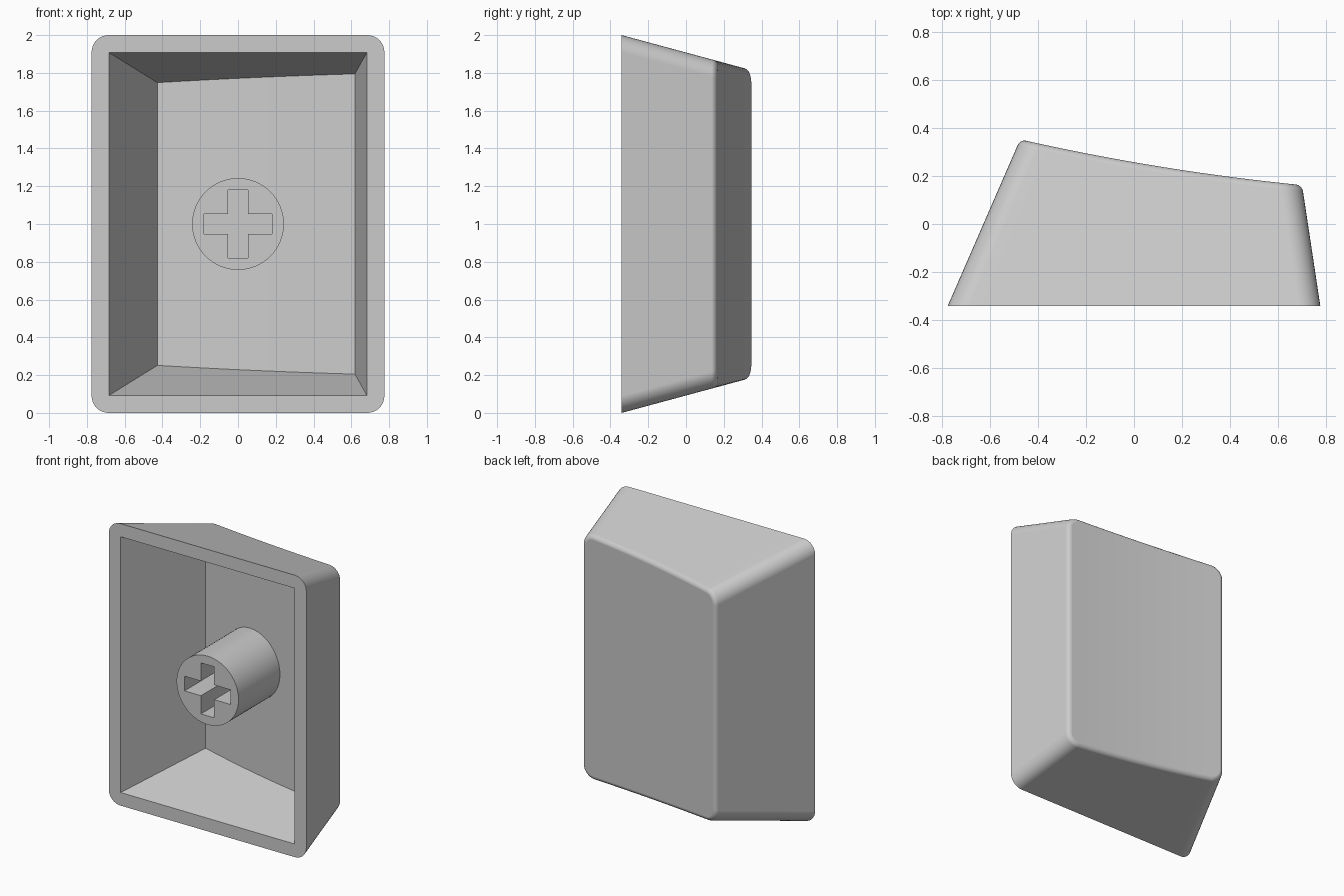
import bpy, bmesh, math

old = bpy.data.objects.get("Cube")
if old:
    bpy.data.objects.remove(old, do_unlink=True)

grey = bpy.data.materials.new("plain_grey")
grey.use_nodes = True
grey.diffuse_color = (0.6, 0.6, 0.6, 1)
grey.node_tree.nodes["Principled BSDF"].inputs["Base Color"].default_value = (0.6, 0.6, 0.6, 1)

BASE = -0.341      # y of the open rim
MID = 1.0          # height of the centre line
ARC, SPAN = 8, 16  # steps in a corner and along a long wall


def dish(x):
    """Depth of the gently scooped key face."""
    return 0.257 - 0.174 * x + 0.054 * x * x


def half_point(k, y, inset, r):
    """Point k of the upper half of a tapered rounded section at depth y."""
    d = y - BASE
    left = -0.775 + 0.435 * d + inset + r
    right = 0.775 - 0.151 * d - inset - r
    top = MID - 0.27 * d - inset - r
    if k <= ARC:
        a = math.pi - k / ARC * math.pi / 2
        return left + r * math.cos(a), top + r * math.sin(a)
    if k >= ARC + SPAN:
        a = math.pi / 2 * (1 - (k - ARC - SPAN) / ARC)
        return right + r * math.cos(a), top + r * math.sin(a)
    return left + (right - left) * (k - ARC) / SPAN, top + r


def ring(bm, inset, r, drop=None):
    """Closed loop at the rim, or following the dish when drop is given."""
    half = []
    for k in range(2 * ARC + SPAN + 1):
        y = BASE
        x, h = half_point(k, y, inset, r)
        if drop is not None:
            for _ in range(12):
                y = dish(x) - drop
                x, h = half_point(k, y, inset, r)
        half.append((x, y, h))
    pts = [(x, y, MID + h) for x, y, h in half]
    pts += [(x, y, MID - h) for x, y, h in reversed(half)]
    return [bm.verts.new(p) for p in pts]


def bridge(bm, a, b):
    for i in range(len(a)):
        j = (i + 1) % len(a)
        bm.faces.new((a[i], a[j], b[j], b[i]))


def strips(bm, loop):
    """Close a loop with strips between its upper and lower halves."""
    n = len(loop)
    for i in range(n // 2 - 1):
        bm.faces.new((loop[i], loop[i + 1], loop[n - 2 - i], loop[n - 1 - i]))


def finish(bm, name):
    bmesh.ops.remove_doubles(bm, verts=bm.verts, dist=0.00001)
    bmesh.ops.recalc_face_normals(bm, faces=bm.faces)
    mesh = bpy.data.meshes.new(name)
    bm.to_mesh(mesh)
    bm.free()
    mesh.materials.append(grey)
    obj = bpy.data.objects.new(name, mesh)
    bpy.context.collection.objects.link(obj)
    bpy.ops.object.select_all(action='DESELECT')
    obj.select_set(True)
    bpy.context.view_layer.objects.active = obj
    bpy.ops.object.shade_smooth_by_angle(angle=math.radians(30))
    mod = obj.modifiers.new("even_normals", 'WEIGHTED_NORMAL')
    mod.keep_sharp = True


# Hollow shell: cavity floor, cavity mouth, rim, then the rounded outer edge
bm = bmesh.new()
WALL, CORNER, FILLET = 0.093, 0.09, 0.025
rings = [ring(bm, WALL, 0, 0.095), ring(bm, WALL, 0), ring(bm, 0, CORNER)]
for step in range(6):
    a = step / 5 * math.pi / 2
    inset = FILLET * (1 - math.cos(a))
    rings.append(ring(bm, inset, CORNER - inset, FILLET * (1 - math.sin(a))))
for a, b in zip(rings, rings[1:]):
    bridge(bm, a, b)
strips(bm, rings[0])
strips(bm, rings[-1])
finish(bm, "key_shell")

# Round stem with a cross-shaped socket
bm = bmesh.new()


def loop_at(points, y):
    return [bm.verts.new((x, y, MID + z)) for x, z in points]


circle = [(0.243 * math.cos(i * math.tau / 64), 0.243 * math.sin(i * math.tau / 64))
          for i in range(64)]
LONG, THIN = 0.181, 0.052
quarter = [(LONG, -THIN), (LONG, THIN), (THIN, THIN)]
cross = []
for turn in range(4):
    cross += quarter
    quarter = [(-z, x) for x, z in quarter]

rim, back = loop_at(circle, BASE), loop_at(circle, 0.21)
mouth, floor = loop_at(cross, BASE), loop_at(cross, BASE + 0.4)
bridge(bm, rim, back)
bridge(bm, mouth, floor)
bm.faces.new(back)
bm.faces.new(floor)
edges = [bm.edges.get((lp[i - 1], lp[i])) for lp in (rim, mouth) for i in range(len(lp))]
bmesh.ops.triangle_fill(bm, edges=edges, use_beauty=True)
finish(bm, "stem")
